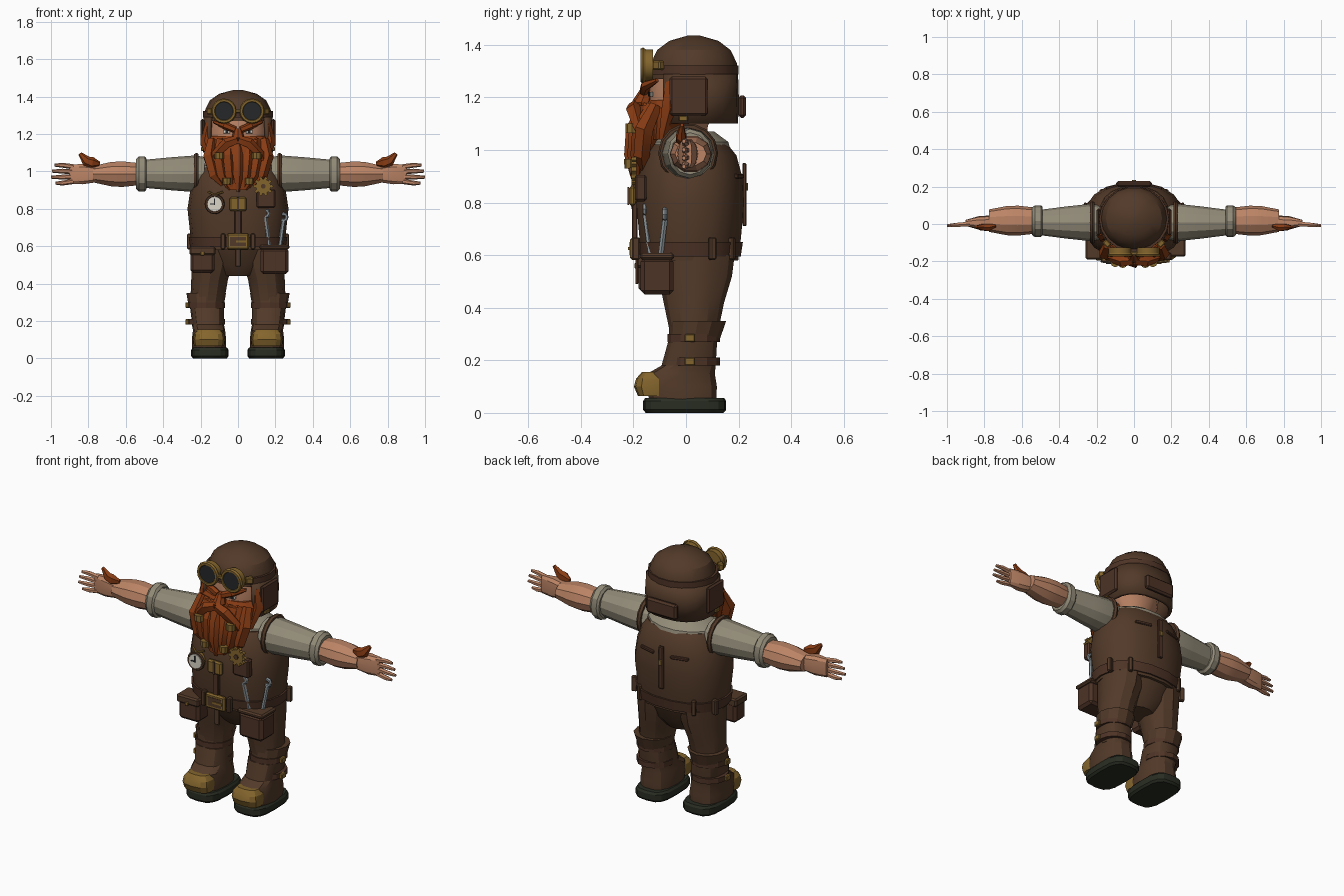
import bpy
import bmesh
from math import sin, cos, pi, radians, copysign
from mathutils import Vector, Matrix

default_cube = bpy.data.objects.get("Cube")
if default_cube:
    bpy.data.objects.remove(default_cube, do_unlink=True)


def material(name, red, green, blue):
    mat = bpy.data.materials.new(name)
    mat.use_nodes = True
    colour = (red, green, blue, 1)
    mat.diffuse_color = colour
    shader = next(n for n in mat.node_tree.nodes if n.type == "BSDF_PRINCIPLED")
    shader.inputs["Base Color"].default_value = colour
    return mat


leather = material("brown leather", .085, .042, .022)
pouch_leather = material("red brown leather", .075, .033, .019)
skin = material("skin", .50, .23, .13)
hair = material("ginger hair", .25, .045, .007)
cloth = material("grey linen", .29, .26, .19)
brass = material("brass", .23, .13, .026)
rubber = material("dark rubber", .022, .026, .016)
steel = material("steel", .25, .29, .31)
white = material("ivory", .70, .66, .58)
glass = material("dark glass", .018, .020, .023)


def finish(name, bm, mat, mirror):
    """Turn a bmesh into a shaded object, optionally mirrored left to right."""
    bmesh.ops.recalc_face_normals(bm, faces=bm.faces)
    for face in bm.faces:
        face.smooth = True
    for edge in bm.edges:
        edge.smooth = edge.calc_face_angle(0) < radians(28)
    mesh = bpy.data.meshes.new(name)
    bm.to_mesh(mesh)
    bm.free()
    mesh.materials.append(mat)
    obj = bpy.data.objects.new(name, mesh)
    bpy.context.collection.objects.link(obj)
    if mirror:
        modifier = obj.modifiers.new("mirror", "MIRROR")
        modifier.use_mirror_merge = False
    return obj


def skin_rings(bm, rings, closed=False, caps=True):
    """Bridge consecutive rings of points with quads."""
    loops = [[bm.verts.new(point) for point in ring] for ring in rings]
    count = len(loops[0])
    pairs = list(zip(loops, loops[1:]))
    if closed:
        pairs.append((loops[-1], loops[0]))
    for low, high in pairs:
        for i in range(count):
            j = (i + 1) % count
            bm.faces.new((low[i], low[j], high[j], high[i]))
    if caps and not closed:
        bm.faces.new(loops[0])
        bm.faces.new(loops[-1])


def loft(name, mat, sections, centre=(0, 0), axis="z", sides=14, power=1.0,
         mirror=False, shell_from=None):
    """Sections are (position, radius, radius) with an optional own centre."""
    rings = []
    for position, ru, rv, *own in sections:
        u, v = own or centre
        ring = []
        for i in range(sides):
            c, s = cos(2 * pi * i / sides), sin(2 * pi * i / sides)
            a = u + ru * copysign(abs(c) ** power, c)
            b = v + rv * copysign(abs(s) ** power, s)
            ring.append({"z": (a, b, position), "x": (position, a, b),
                         "y": (a, position, b)}[axis])
        rings.append(ring)
    bm = bmesh.new()
    skin_rings(bm, rings, caps=shell_from is None)
    if shell_from is not None:
        front = [v for v in bm.verts if v.co.y < shell_from]
        bmesh.ops.delete(bm, geom=front, context="VERTS")
    obj = finish(name, bm, mat, mirror)
    if shell_from is not None:
        obj.modifiers.new("thickness", "SOLIDIFY").thickness = .02
    return obj


def tube(name, mat, points, radii, sides=6, flat=1.0, ref=(0, 1, 0),
         mirror=False, closed=False):
    """Sweep a tapering section along a path."""
    path = [Vector(p) for p in points]
    last = len(path) - 1
    rings = []
    for i, point in enumerate(path):
        before = path[i - 1] if i or closed else point
        after = path[(i + 1) % len(path)] if i < last or closed else point
        tangent = (after - before).normalized()
        side = tangent.cross(Vector(ref)).normalized()
        depth = side.cross(tangent)
        radius = radii[min(i, len(radii) - 1)]
        rings.append([point + radius * (cos(2 * pi * k / sides) * side
                      + flat * sin(2 * pi * k / sides) * depth) for k in range(sides)])
    bm = bmesh.new()
    skin_rings(bm, rings, closed)
    return finish(name, bm, mat, mirror)


def hoop(name, mat, centre, radius, thickness, facing="y", steps=16, mirror=False):
    points = []
    for i in range(steps):
        a, b = radius * cos(2 * pi * i / steps), radius * sin(2 * pi * i / steps)
        offset = (a, 0, b) if facing == "y" else (0, a, b)
        points.append(Vector(centre) + Vector(offset))
    ref = (0, 1, 0) if facing == "y" else (1, 0, 0)
    tube(name, mat, points, [thickness], ref=ref, mirror=mirror, closed=True)


def disc(name, mat, centre, radius, depth, mirror=False, sides=16):
    x, y, z = centre
    loft(name, mat, [(y - depth / 2, radius, radius), (y + depth / 2, radius, radius)],
         (x, z), "y", sides, mirror=mirror)


def box(name, mat, centre, size, bevel=.008, turn=0, mirror=False):
    bm = bmesh.new()
    place = Matrix.Translation(centre) @ Matrix.Rotation(radians(turn), 4, "Z")
    bmesh.ops.create_cube(bm, size=1, matrix=place @ Matrix.Diagonal((*size, 1)))
    if bevel:
        bmesh.ops.bevel(bm, geom=bm.edges[:], offset=bevel, segments=1, affect="EDGES")
    return finish(name, bm, mat, mirror)


# Torso, hips, shirt and belt
loft("vest", leather, [(.58, .245, .185), (.66, .255, .195), (.8, .27, .208), (.9, .255, .2),
     (.98, .228, .178), (1.02, .2, .145)], (0, .016), sides=18, power=.88)
loft("shirt_shoulders", cloth, [(.97, .21, .16), (1.03, .2, .145), (1.07, .12, .09)], (0, .02))
loft("hips", leather, [(.44, .09, .08), (.5, .19, .125), (.6, .235, .165)], (0, .03))
loft("belt", pouch_leather, [(.595, .256, .195), (.65, .264, .203)], (0, .016), sides=18, power=.88)
box("belt_buckle", brass, (0, -.2, .625), (.12, .025, .085))
box("buckle_inset", leather, (0, -.212, .625), (.085, .006, .05), 0)
box("buckle_prong", brass, (.02, -.216, .625), (.06, .008, .012), 0)
box("belt_tongue", leather, (0, -.187, .54), (.03, .012, .1), .003)
for x, y, turn in ((.17, .172, -30), (.255, .1, -70), (.08, -.19, 0)):
    box("belt_loops", leather, (x, y, .625), (.025, .03, .085), .005, turn, mirror=True)

# Chest fittings
box("chest_strap", pouch_leather, (0, -.195, .73), (.035, .02, .15), .004)
box("chest_clasp", brass, (0, -.205, .825), (.09, .025, .075))
box("clasp_slot", leather, (0, -.219, .825), (.012, .006, .07), 0)
box("chest_pocket", pouch_leather, (.15, -.172, .855), (.1, .045, .1))
disc("gear", brass, (.135, -.198, .92), .04, .02)
for i in range(10):
    angle = 2 * pi * i / 10
    disc("gear_tooth", brass, (.135 + .044 * cos(angle), -.198, .92 + .044 * sin(angle)),
         .011, .018, sides=4)
disc("gear_hub", leather, (.135, -.21, .92), .013, .008)
disc("watch_case", brass, (-.125, -.188, .825), .046, .03)
hoop("watch_rim", leather, (-.125, -.2, .825), .046, .008)
disc("watch_face", white, (-.125, -.206, .825), .04, .006)
box("minute_hand", glass, (-.125, -.211, .838), (.006, .004, .035), 0)
box("hour_hand", glass, (-.137, -.211, .825), (.026, .004, .006), 0)
tube("watch_chain", brass, [(-.16, -.18, .89), (-.125, -.2, .875), (-.08, -.19, .89)], [.006])

# Back panels
box("back_strip", pouch_leather, (0, .222, .83), (.03, .016, .24), .004)
box("back_patches", pouch_leather, (.1, .2, .9), (.1, .02, .018), .004, -14, mirror=True)
box("back_clip", brass, (0, .231, .86), (.02, .01, .03), .002)

# Pouches and tools
box("left_pouch", pouch_leather, (.195, -.11, .52), (.15, .125, .14), .015)
box("left_pouch_rim", leather, (.195, -.11, .595), (.16, .13, .025))
box("right_pouch", pouch_leather, (-.19, -.13, .525), (.13, .1, .135), .015)
box("right_pouch_flap", leather, (-.19, -.134, .575), (.14, .11, .045))
box("pouch_stud", brass, (-.19, -.191, .56), (.02, .008, .02), .002)
for foot, tip in (((.17, -.13, .57), (.145, -.155, .755)), ((.22, -.1, .57), (.243, -.08, .735))):
    tube("wrench_handle", steel, [foot, tip], [.011])
    hoop("wrench_head", steel, Vector(tip) + Vector((0, 0, .02)), .018, .01, steps=8)

# Legs and boots
loft("trouser_legs", leather, [(.17, .08, .08, .165, .025), (.3, .09, .09, .165, .03),
     (.42, .098, .115, .152, .03), (.52, .112, .14, .135, .035), (.6, .115, .15, .13, .035)],
     sides=12, mirror=True)
loft("boot_cuffs", leather, [(.27, .092, .095, .17, .03), (.35, .106, .108, .17, .045)],
     sides=12, mirror=True)
for height in (.195, .285):
    loft("boot_straps", pouch_leather, [(height - .015, .1, .1), (height + .015, .1, .1)],
         (.17, .03), sides=12, mirror=True)
    box("boot_buckles", brass, (.272, .015, height), (.018, .04, .03), .004, mirror=True)
loft("boots", leather, [(.05, .09, .13, .155, -.012), (.1, .092, .138, .155, -.018),
     (.15, .086, .13, .155, -.018), (.18, .085, .105, .16, .01), (.27, .09, .095, .166, .025)],
     sides=14, power=.75, mirror=True)
loft("boot_soles", rubber, [(0, .09, .148), (.012, .1, .158), (.045, .1, .158), (.057, .092, .15)],
     (.15, -.005), sides=16, power=.6, mirror=True)
loft("toe_caps", brass, [(.065, .08, .055), (.1, .085, .07), (.13, .08, .062), (.155, .06, .04)],
     (.155, -.128), sides=12, power=.75, mirror=True)

# Arms and hands
hoop("armholes", leather, (.222, .008, .988), .1, .014, "x", 14, True)
loft("sleeves", cloth, [(.18, .09, .09), (.23, .1, .098), (.36, .086, .088), (.5, .068, .075)],
     (.008, .987), "x", 12, mirror=True)
loft("sleeve_cuffs", cloth, [(.488, .075, .08), (.498, .085, .094), (.53, .085, .094),
     (.545, .074, .08)], (.015, .986), "x", 12, mirror=True)
loft("forearms", skin, [(.53, .07, .062), (.62, .08, .072), (.68, .078, .068), (.775, .06, .046)],
     (.018, .985), "x", 10, mirror=True)
loft("palms", skin, [(.76, .04, .045), (.83, .036, .056), (.9, .016, .053)],
     (.006, .985), "x", 10, power=.7, mirror=True)
for i, reach in enumerate((.975, 1, .995, .98)):
    spread = i - 1.5
    tube("fingers", skin, [(.88, 0, .985 + .026 * spread), (.94, -.004, .985 + .032 * spread),
         (reach, -.008, .985 + .032 * spread)], [.014, .013, .008], mirror=True)
tube("thumbs", hair, [(.74, -.01, 1.04), (.78, -.018, 1.045), (.81, -.018, 1.055), (.845, -.015, 1.095)],
     [.012, .032, .028, .01], flat=.7, mirror=True)

# Head and face
loft("head", skin, [(1, .1, .08, 0, 0), (1.09, .11, .085, 0, 0), (1.14, .15, .12, 0, -.015),
     (1.22, .158, .13, 0, -.012), (1.3, .15, .13, 0, 0)])
box("eyes", white, (.06, -.134, 1.212), (.036, .008, .018), .002, 16, mirror=True)
box("pupils", glass, (.06, -.139, 1.212), (.014, .006, .016), 0, 16, mirror=True)
tube("eyebrows", hair, [(.015, -.16, 1.222), (.07, -.153, 1.245), (.13, -.11, 1.265)],
     [.018, .02, .008], mirror=True)
loft("nose", hair, [(1.15, .022, .022, 0, -.165), (1.18, .036, .038, 0, -.17),
     (1.23, .018, .025, 0, -.15)], sides=8)

# Beard
loft("jaw_beard", hair, [(1.04, .13, .07, 0, -.08), (1.1, .172, .1, 0, -.06),
     (1.16, .17, .09, 0, -.07), (1.19, .14, .06, 0, -.08)], sides=12)
loft("beard_core", hair, [(.9, .05, .025, 0, -.18), (.97, .11, .04, 0, -.17),
     (1.08, .14, .06, 0, -.15), (1.17, .12, .05, 0, -.13)], sides=10)
for i in range(-3, 4):
    x, back = i * .047, abs(i) * .012
    tube("beard_lock", hair, [(x, back - .15, 1.17), (x * 1.1, back - .195, 1.08),
         (x * .9, back - .205, .98), (x * .6, back - .2, .89 + back)], [.024, .036, .032, .009], 5)
tube("moustache", hair, [(.005, -.195, 1.168), (.06, -.2, 1.15), (.12, -.18, 1.09), (.14, -.17, 1.04)],
     [.024, .03, .024, .007], 5, mirror=True)
tube("sideburns", hair, [(.155, -.06, 1.26), (.168, -.06, 1.16), (.14, -.09, 1.04)],
     [.018, .034, .015], 5, mirror=True)
loft("beard_beads", brass, [(1.065, .026, .026), (1.1, .026, .026)], (.1, -.205), sides=8, mirror=True)
loft("braid_beads", brass, [(.93, .022, .022), (.965, .024, .024)], (.06, -.212), sides=8, mirror=True)

# Helmet
loft("helmet_dome", leather, [(1.27, .178, .168), (1.33, .175, .166), (1.38, .15, .142),
     (1.415, .1, .095), (1.435, .025, .025)], (0, .03), sides=18)
loft("helmet_band", pouch_leather, [(1.288, .188, .176), (1.322, .187, .176)], (0, .026), sides=18)
loft("helmet_skirt", leather, [(1.1, .186, .172), (1.2, .19, .175), (1.29, .184, .172)],
     (0, .026), sides=20, power=.8, shell_from=-.1)
box("ear_pads", pouch_leather, (.19, .01, 1.205), (.02, .145, .15), .009, mirror=True)
box("ear_clips", brass, (.19, -.01, 1.12), (.016, .035, .02), .003, mirror=True)
box("neck_roll", pouch_leather, (0, .214, 1.165), (.19, .03, .085), .01)

# Goggles
disc("goggle_cups", brass, (.075, -.145, 1.322), .06, .04, True)
hoop("goggle_rims", brass, (.075, -.164, 1.322), .057, .011, mirror=True)
disc("goggle_lenses", glass, (.075, -.166, 1.322), .049, .008, True)
box("goggle_bridge", brass, (0, -.158, 1.322), (.04, .02, .02), .004)
box("goggle_hinges", brass, (.145, -.105, 1.322), (.04, .03, .035), .005, 45, mirror=True)
